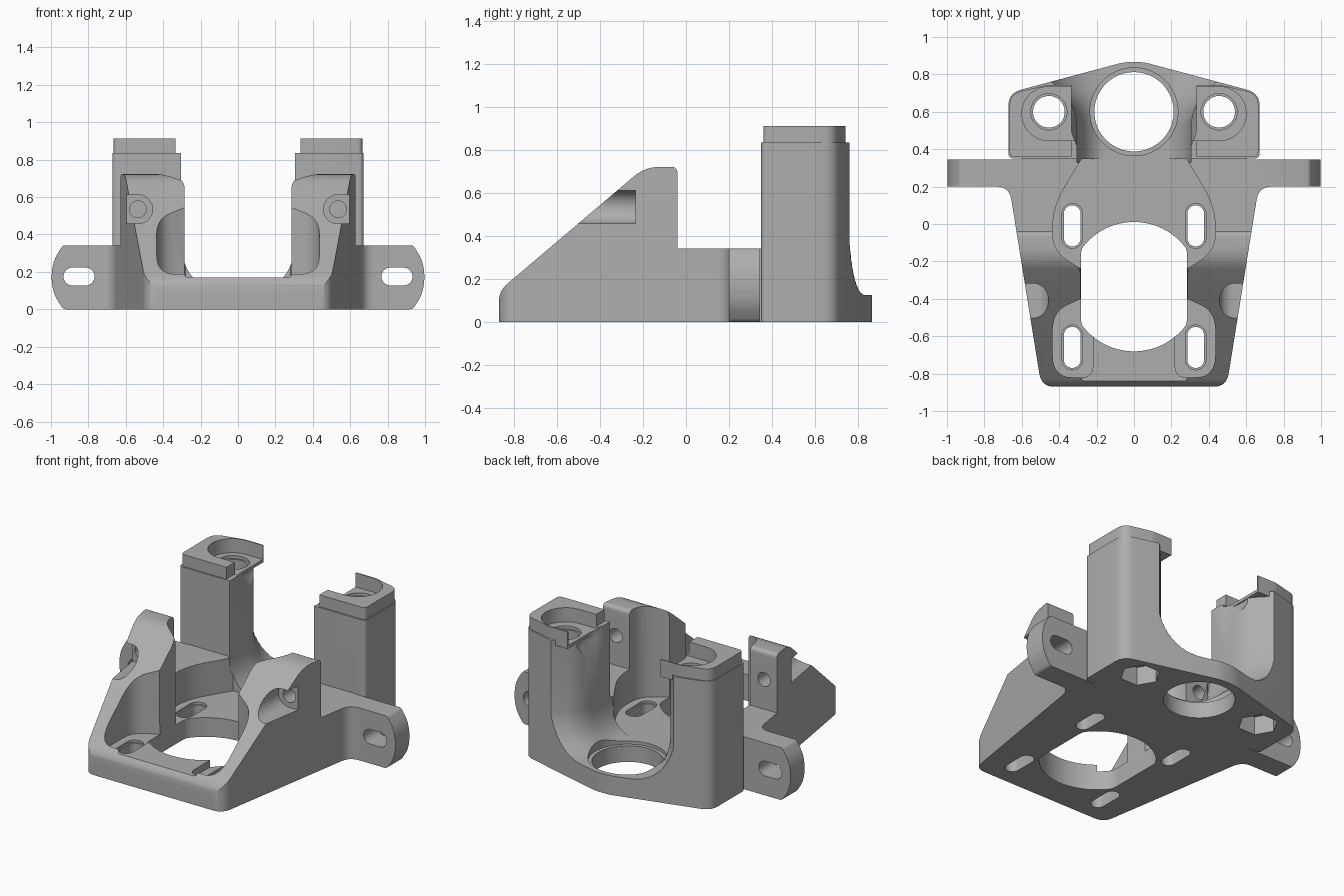
import bpy, bmesh, math
from mathutils import Vector

cube = bpy.data.objects.get("Cube")
if cube:
    bpy.data.objects.remove(cube, do_unlink=True)

grey = bpy.data.materials.new("plain grey")
grey.use_nodes = True
grey.diffuse_color = (0.42, 0.42, 0.42, 1)
grey.node_tree.nodes["Principled BSDF"].inputs["Base Color"].default_value = (0.42, 0.42, 0.42, 1)


def fillet(points, steps=7):
    """Outline whose corners (a, b, radius) are rounded."""
    out = []
    for i, p in enumerate(points):
        c = Vector(p[:2])
        r = p[2] if len(p) > 2 else 0
        if not r:
            out.append(c)
            continue
        before = Vector(points[i - 1][:2]) - c
        after = Vector(points[(i + 1) % len(points)][:2]) - c
        a = c + before.normalized() * min(r, before.length * 0.49)
        b = c + after.normalized() * min(r, after.length * 0.49)
        for k in range(steps + 1):
            t = k / steps
            out.append(a * (1 - t) ** 2 + c * 2 * t * (1 - t) + b * t * t)
    return out


def both_sides(half):
    """Complete a right-hand outline with its mirror image."""
    return half + [(-p[0], *p[1:]) for p in reversed(half)]


def flip(points, s):
    return [(s * p[0], *p[1:]) for p in points]


def loft(name, rings):
    bm = bmesh.new()
    loops = [[bm.verts.new(p) for p in ring] for ring in rings]
    n = len(loops[0])
    for lo, hi in zip(loops, loops[1:]):
        for i in range(n):
            j = (i + 1) % n
            bm.faces.new((lo[i], lo[j], hi[j], hi[i]))
    bm.faces.new(loops[0])
    bm.faces.new(loops[-1])
    bmesh.ops.recalc_face_normals(bm, faces=bm.faces)
    mesh = bpy.data.meshes.new(name)
    bm.to_mesh(mesh)
    bm.free()
    mesh.materials.append(grey)
    obj = bpy.data.objects.new(name, mesh)
    bpy.context.collection.objects.link(obj)
    return obj


def prism(name, points, lo, hi, axis="z"):
    place = {"x": lambda p, h: (h, p[0], p[1]),
             "y": lambda p, h: (p[0], h, p[1]),
             "z": lambda p, h: (p[0], p[1], h)}[axis]
    outline = fillet(points)
    return loft(name, [[place(p, h) for p in outline] for h in (lo, hi)])


def capsule(a, b, r, n=16):
    """Stadium outline around the segment a-b; a circle when a equals b."""
    a, b = Vector(a), Vector(b)
    d = b - a
    base = math.atan2(d.y, d.x)
    out = []
    for c, start in ((b, base - math.pi / 2), (a, base + math.pi / 2)):
        for k in range(n):
            t = start + math.pi * (k + 0.5) / n
            out.append((c.x + r * math.cos(t), c.y + r * math.sin(t)))
    return out


def combine(body, tool, operation):
    mod = body.modifiers.new(tool.name, "BOOLEAN")
    mod.object, mod.operation, mod.solver = tool, operation, "EXACT"
    bpy.context.view_layer.objects.active = body
    bpy.ops.object.modifier_apply(modifier=mod.name)
    bpy.data.objects.remove(tool, do_unlink=True)


# Front body with side arms: plan, side and front outlines intersected
body = prism("mount_body", both_sides([
    (0.495, -0.87, 0.07), (0.667, 0.2, 0.07), (1, 0.2), (1, 0.345),
    (0.6, 0.345), (0.6, 0.4)]), 0, 0.8)
side = prism("side_outline", [
    (-0.87, 0), (-0.87, 0.145, 0.05), (-0.19, 0.722, 0.07), (-0.04, 0.722, 0.03),
    (-0.04, 0.342), (0.5, 0.342), (0.5, 0)], -1.2, 1.2, "x")
combine(body, side, "INTERSECT")
front = prism("front_outline", both_sides([
    (0.935, 0, 0.02), (0.985, 0.08, 0.04), (1, 0.172, 0.05), (0.985, 0.265, 0.04),
    (0.935, 0.345, 0.02), (0.75, 0.345), (0.75, 0.9)]), -1, 1, "y")
combine(body, front, "INTERSECT")

# Central passage between the ramps, with rounded upper edges
passage = prism("passage", both_sides([
    (0.285, 0.17, 0.02), (0.285, 0.7, 0.06), (0.42, 0.722, 0.06), (0.42, 1)]), -1, 0.3, "y")
combine(body, passage, "DIFFERENCE")

# Rear block that becomes the two towers
block = prism("rear_block", both_sides([
    (0.672, 0.35, 0.03), (0.672, 0.7, 0.07), (0, 0.88, 0.09)][:2]
    + [(0.05, 0.866, 0.04)]), 0, 0.835)
combine(body, block, "UNION")

# Rear pocket floor and flared valley between the towers
pocket = prism("rear_pocket", both_sides([
    (0.285, -0.24, 0.03), (0.435, -0.14, 0.09), (0.435, 0.09, 0.12), (0.28, 0.348)]), 0.125, 1)
combine(body, pocket, "DIFFERENCE")
rings = []
for k in range(11):
    t = k / 10
    a = t * math.pi / 2
    w = 0.15 + 0.155 * math.sin(a)
    z = 0.125 + 0.235 * (1 - math.cos(a))
    rings.append((w, 0.04 + 0.28 * t, z))
rings.append((*rings[-1][:2], 1.1))
valley = loft("valley", [
    [(p.x, p.y, z) for p in fillet(both_sides([(w, 0.33), (w, 0.62, 0.1), (w + f, 0.95)]))]
    for w, f, z in rings])
combine(body, valley, "DIFFERENCE")

# Shallow round relief near the tower tops
relief = loft("relief", [
    [(x, y + 0.58, z) for x, y in capsule((0, 0), (0, 0), r)]
    for r, z in ((0.3, 0.68), (0.345, 0.77), (0.345, 1.1))])
combine(body, relief, "DIFFERENCE")

# Large front opening, narrowed by the ramps
opening = [(max(-0.284, min(0.284, x)), y)
           for x, y in capsule((0, -0.335), (0, -0.335), 0.346, 32)]
combine(body, prism("opening", opening, -0.1, 1), "DIFFERENCE")

# Rear round bore with its countersink
for r, low in ((0.212, -0.1), (0.235, 0.105)):
    combine(body, prism("bore", capsule((0, 0.6), (0, 0.6), r, 32), low, 0.6), "DIFFERENCE")

for s in (1, -1):
    # Tower cap with a round recess opening inward
    cap = prism("cap", flip([(0.335, 0.36), (0.665, 0.36, 0.03), (0.665, 0.695, 0.06),
                             (0.47, 0.742, 0.02), (0.335, 0.742)], s), 0.8, 0.912)
    recess = prism("recess", flip(capsule((0.2, 0.59), (0.455, 0.59), 0.145), s), 0.82, 1)
    combine(body, cap, "UNION")
    combine(body, recess, "DIFFERENCE")

    # Tower bolt hole and hexagonal nut pocket
    centre = (s * 0.455, 0.6)
    combine(body, prism("bolt_hole", capsule(centre, centre, 0.085), -0.1, 1), "DIFFERENCE")
    combine(body, prism("hole_rim", capsule(centre, centre, 0.097), 0.8, 1), "DIFFERENCE")
    combine(body, prism("nut_pocket", capsule(centre, centre, 0.12, 3), -0.1, 0.12), "DIFFERENCE")

    # Front pocket
    pocket = prism("front_pocket", flip([
        (0.22, -0.82, 0.06), (0.435, -0.82, 0.12), (0.435, -0.47, 0.1),
        (0.285, -0.4), (0.22, -0.4)], s), 0.125, 1)
    combine(body, pocket, "DIFFERENCE")

    # Slots in the floor
    for y in (-0.66, -0.01):
        for r, low in ((0.045, -0.1), (0.055, 0.11)):
            slot = capsule((s * 0.33, y - 0.065), (s * 0.33, y + 0.065), r)
            combine(body, prism("floor_slot", slot, low, 0.3), "DIFFERENCE")

    # Screw seat in the ramp, open to the outside
    seat = flip(capsule((0.535, 0.535), (0.8, 0.535), 0.078), s)
    combine(body, prism("screw_seat", seat, -0.9, -0.235, "y"), "DIFFERENCE")
    screw = capsule((s * 0.535, 0.535), (s * 0.535, 0.535), 0.045)
    combine(body, prism("screw_hole", screw, -0.4, 0.1, "y"), "DIFFERENCE")

    # Slot through the arm
    slot = capsule((s * 0.815, 0.175), (s * 0.885, 0.175), 0.048)
    combine(body, prism("arm_slot", slot, 0.1, 0.5, "y"), "DIFFERENCE")

body.select_set(True)
bpy.context.view_layer.objects.active = body
bpy.ops.object.shade_smooth_by_angle(angle=math.radians(30))
